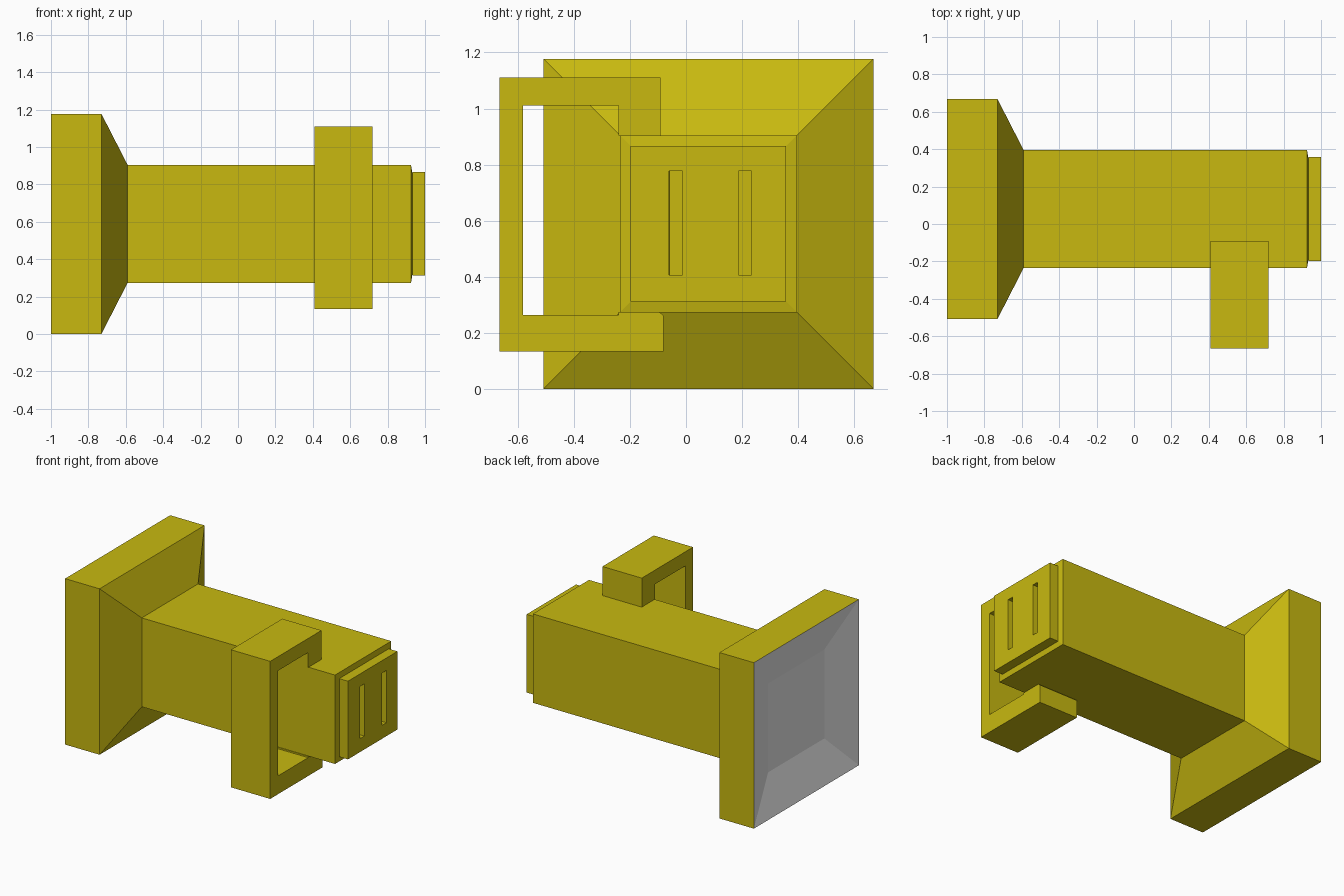
import bpy
import bmesh
from mathutils import Vector

if "Cube" in bpy.data.objects:
    bpy.data.objects.remove(bpy.data.objects["Cube"])


def make_material(name, color):
    mat = bpy.data.materials.new(name)
    mat.use_nodes = True
    mat.diffuse_color = color
    mat.node_tree.nodes["Principled BSDF"].inputs["Base Color"].default_value = color
    return mat


YELLOW = make_material("mustard_yellow", (0.58, 0.485, 0.005, 1))
GREY = make_material("light_grey", (0.8, 0.8, 0.8, 1))
CY, CZ = 0.08, 0.589  # axis of the square body


def finish(name, bm, materials):
    bmesh.ops.recalc_face_normals(bm, faces=bm.faces)
    mesh = bpy.data.meshes.new(name)
    bm.to_mesh(mesh)
    bm.free()
    for mat in materials:
        mesh.materials.append(mat)
    obj = bpy.data.objects.new(name, mesh)
    bpy.context.collection.objects.link(obj)
    return obj


def square_loft(bm, stations):
    """Closed loft of squares along x; each station is (x, half width)."""
    rings = []
    for x, h in stations:
        rings.append([bm.verts.new((x, CY + sy * h, CZ + sz * h))
                      for sy, sz in ((-1, -1), (1, -1), (1, 1), (-1, 1))])
    for a, b in zip(rings, rings[1:]):
        for i in range(4):
            j = (i + 1) % 4
            bm.faces.new((a[i], a[j], b[j], b[i]))
    bm.faces.new(rings[0])
    bm.faces.new(rings[-1])


# Body with flared rear flange; the dished flange face is grey
bm = bmesh.new()
square_loft(bm, [(-0.92, 0.315), (-1, 0.588), (-0.73, 0.588),
                 (-0.59, 0.315), (0.925, 0.315), (0.932, 0.272)])
bm.normal_update()
for face in bm.faces:
    if all(v.co.x < -0.9 for v in face.verts):
        face.material_index = 1
finish("body_and_flange", bm, [YELLOW, GREY])

# End plate with two sunken slots
bm = bmesh.new()
square_loft(bm, [(0.932, 0.277), (1.0, 0.277)])
slots = [(-0.06, -0.013), (0.187, 0.234)]
z_low, z_high = 0.407, 0.777
cuts = [((0, y, 0), (0, 1, 0)) for pair in slots for y in pair]
cuts += [((0, 0, z), (0, 0, 1)) for z in (z_low, z_high)]
for point, normal in cuts:
    bmesh.ops.bisect_plane(bm, geom=bm.verts[:] + bm.edges[:] + bm.faces[:],
                           plane_co=Vector(point), plane_no=Vector(normal))
bmesh.ops.recalc_face_normals(bm, faces=bm.faces)
slot_faces = []
for face in bm.faces:
    c = face.calc_center_median()
    if c.x > 0.99 and z_low < c.z < z_high and any(a < c.y < b for a, b in slots):
        slot_faces.append(face)
bmesh.ops.inset_individual(bm, faces=slot_faces, thickness=0.0005, depth=-0.04)
finish("slotted_end_plate", bm, [YELLOW])

# C-shaped side handle, hooked above and below the body
profile = [(-0.665, 0.135), (-0.08, 0.135), (-0.08, 0.262), (-0.095, 0.275),
           (-0.24, 0.275), (-0.24, 0.265), (-0.58, 0.265), (-0.58, 1.01),
           (-0.24, 1.01), (-0.24, 0.903), (-0.09, 0.903), (-0.09, 1.11),
           (-0.665, 1.11)]
bm = bmesh.new()
outline = bm.faces.new([bm.verts.new((0.41, y, z)) for y, z in profile])
extruded = bmesh.ops.extrude_face_region(bm, geom=[outline], use_keep_orig=True)
moved = [g for g in extruded["geom"] if isinstance(g, bmesh.types.BMVert)]
bmesh.ops.translate(bm, verts=moved, vec=(0.308, 0, 0))
finish("side_handle", bm, [YELLOW])
